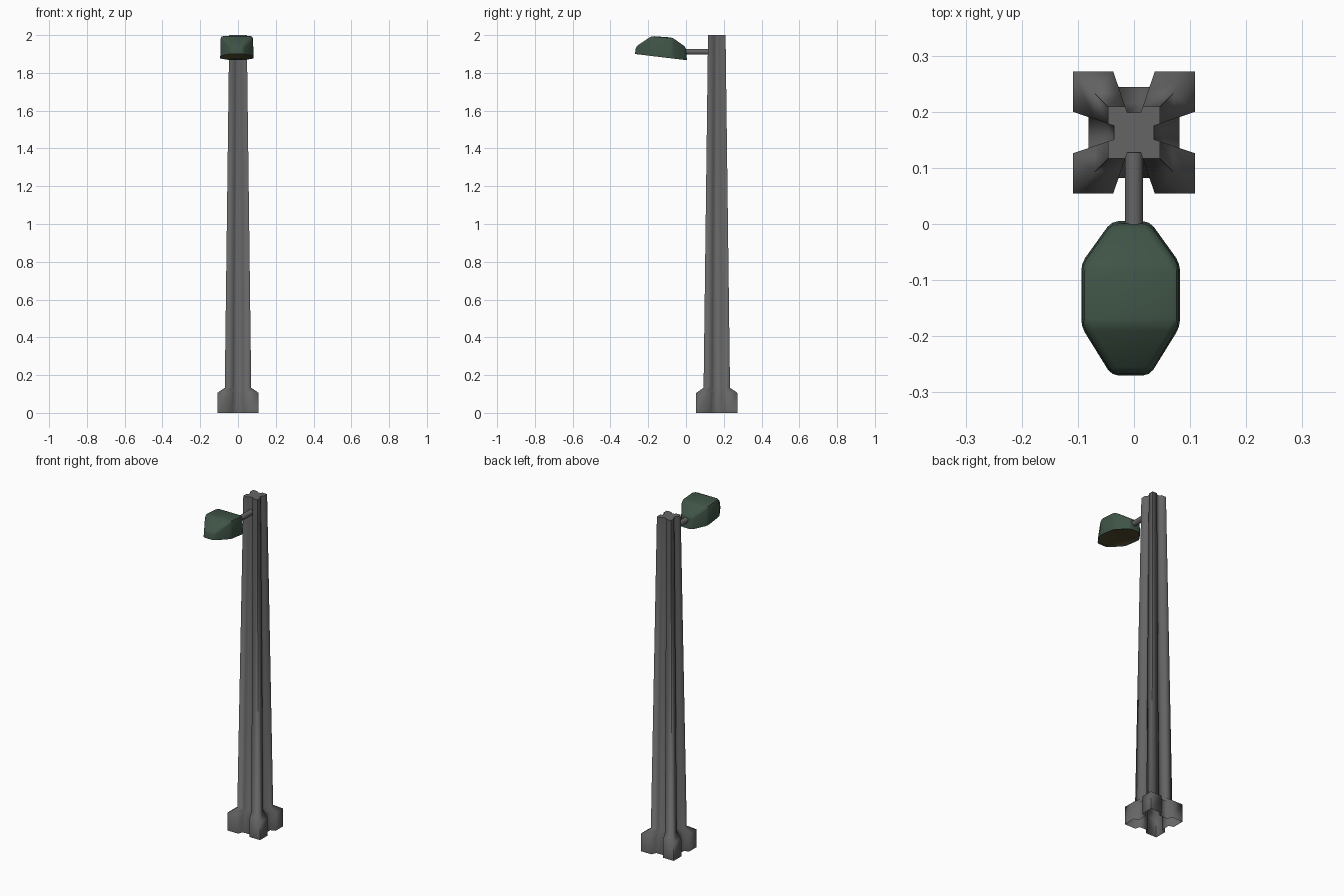
import bpy, bmesh, math

if "Cube" in bpy.data.objects:
    bpy.data.objects.remove(bpy.data.objects["Cube"])


def material(name, rgb):
    m = bpy.data.materials.new(name)
    m.diffuse_color = (*rgb, 1)
    m.use_nodes = True
    m.node_tree.nodes["Principled BSDF"].inputs["Base Color"].default_value = m.diffuse_color
    return m


GREY = material("concrete grey", (0.13, 0.13, 0.13))
GREEN = material("dark green", (0.05, 0.088, 0.062))
GLASS = material("dull amber glass", (0.10, 0.08, 0.035))


def finish(bm, name, mats, angle):
    mesh = bpy.data.meshes.new(name)
    bm.to_mesh(mesh)
    bm.free()
    ob = bpy.data.objects.new(name, mesh)
    bpy.context.collection.objects.link(ob)
    for m in mats:
        mesh.materials.append(m)
    bpy.ops.object.select_all(action='DESELECT')
    ob.select_set(True)
    bpy.context.view_layer.objects.active = ob
    bpy.ops.object.shade_smooth_by_angle(angle=math.radians(angle))
    return ob


# Post: four grooved corners, flared feet, gentle taper
POST_Y, G = 0.163, 0.34


def post_section(outer, inner):
    q = [(G * inner, inner), (G * outer, outer), (outer, outer),
         (outer, G * outer), (inner, G * inner)]
    pts = []
    for _ in range(4):
        pts += q
        q = [(y, -x) for x, y in q]
    return pts


bm = bmesh.new()
rings = []
for z, o, i in [(0, 0.109, 0.081), (0.106, 0.109, 0.081),
                (0.133, 0.07, 0.053), (2.0, 0.0465, 0.036)]:
    rings.append([bm.verts.new((x, y + POST_Y, z)) for x, y in post_section(o, i)])
n = len(rings[0])
for a, b in zip(rings, rings[1:]):
    for k in range(n):
        j = (k + 1) % n
        bm.faces.new((a[j], a[k], b[k], b[j]))
bm.faces.new(list(reversed(rings[-1])))
finish(bm, "post", [GREY], 75)

# Arm between the post and the lamp
bpy.ops.mesh.primitive_cylinder_add(vertices=8, radius=0.017, depth=0.15,
                                    location=(0, 0.055, 1.912),
                                    rotation=(math.pi / 2, math.pi / 8, 0))
arm = bpy.context.object
arm.name = "arm"
arm.data.materials.append(GREY)
bpy.ops.object.shade_smooth_by_angle(angle=math.radians(50))

# Lamp housing: long octagon, sloping underside, domed top
CX = -0.006
stations = [(-0.27, 0.034, 1.94), (-0.183, 0.088, 1.995),
            (-0.07, 0.088, 1.987), (0.005, 0.034, 1.936)]  # y, half width, top z


def under(y):
    return 1.9 - 0.12 * (y + 0.27)


bm = bmesh.new()
outline = [(1, s) for s in stations] + [(-1, s) for s in reversed(stations)]
bot = [bm.verts.new((CX + d * w, y, under(y))) for d, (y, w, t) in outline]
top = [bm.verts.new((CX + d * w * 0.97, -0.1325 + (y + 0.1325) * 0.96, t))
       for d, (y, w, t) in outline]
for k in range(8):
    j = (k + 1) % 8
    bm.faces.new((bot[k], bot[j], top[j], top[k]))
for k in range(3):
    bm.faces.new((top[k], top[k + 1], top[6 - k], top[7 - k]))
base = bm.faces.new(list(reversed(bot)))
bmesh.ops.recalc_face_normals(bm, faces=bm.faces[:])
edges = [e for e in bm.edges if base not in e.link_faces]
bmesh.ops.bevel(bm, geom=edges, offset=0.012, offset_type='OFFSET', segments=2,
                profile=0.5, affect='EDGES', clamp_overlap=True)

# Recessed glass under the lamp
base = max((f for f in bm.faces if f.normal.z < -0.8), key=lambda f: f.calc_area())
bmesh.ops.inset_region(bm, faces=[base], thickness=0.006, depth=-0.005)
base.material_index = 1
finish(bm, "lamp_housing", [GREEN, GLASS], 40)
